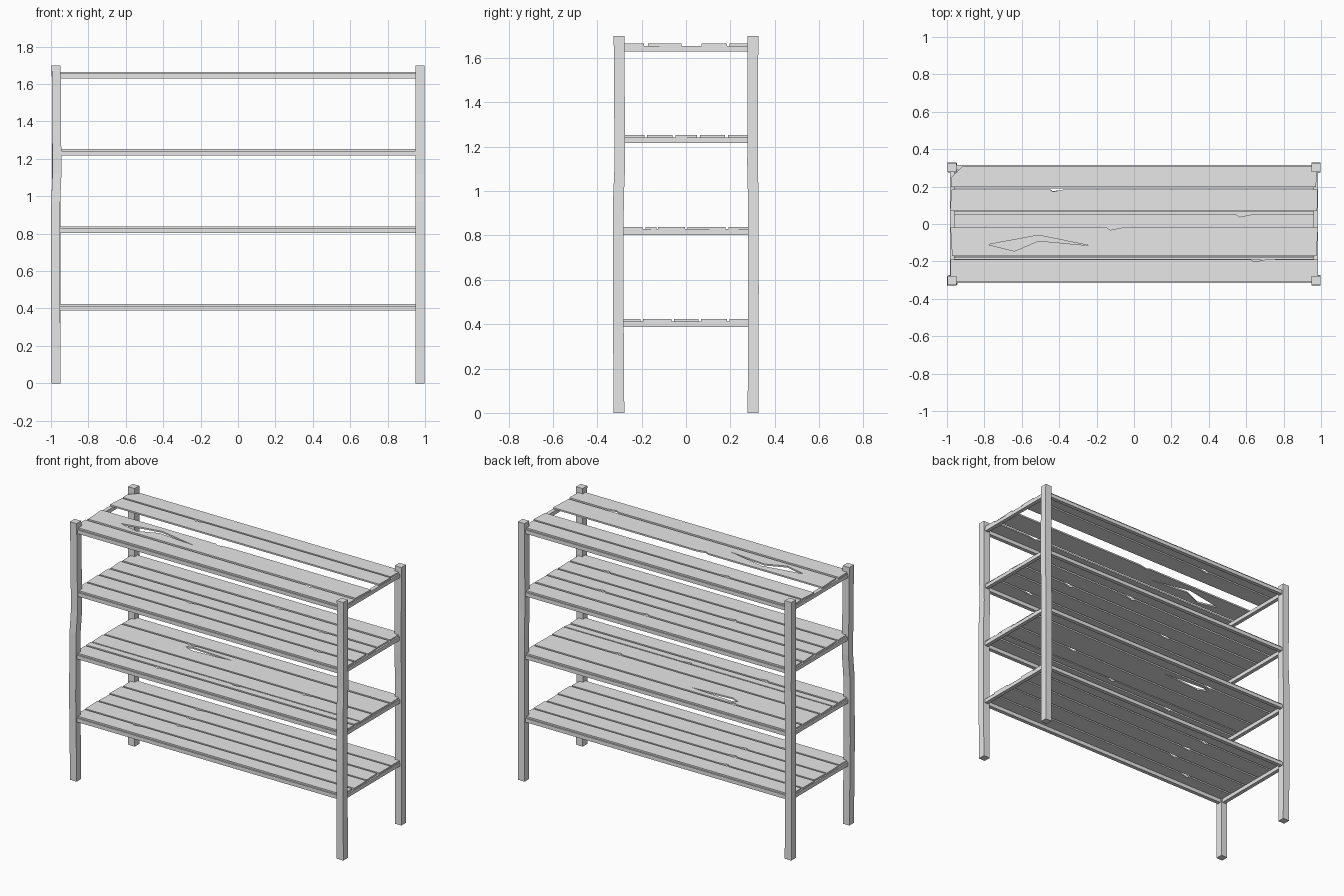
import bpy
import bmesh
import random

random.seed(4)
if "Cube" in bpy.data.objects:
    bpy.data.objects.remove(bpy.data.objects["Cube"], do_unlink=True)

grey = bpy.data.materials.new("weathered grey")
grey.use_nodes = True
grey.diffuse_color = (0.8, 0.8, 0.8, 1)
grey.node_tree.nodes["Principled BSDF"].inputs["Base Color"].default_value = (0.8, 0.8, 0.8, 1)


def finish(bm, name):
    bmesh.ops.recalc_face_normals(bm, faces=bm.faces)
    mesh = bpy.data.meshes.new(name)
    bm.to_mesh(mesh)
    bm.free()
    mesh.materials.append(grey)
    obj = bpy.data.objects.new(name, mesh)
    bpy.context.collection.objects.link(obj)
    return obj


def loft(name, rings):
    """Closed solid through matching rings of points."""
    bm = bmesh.new()
    loops = [[bm.verts.new(p) for p in ring] for ring in rings]
    n = len(loops[0])
    for a, b in zip(loops, loops[1:]):
        for i in range(n):
            j = (i + 1) % n
            bm.faces.new((a[i], a[j], b[j], b[i]))
    bm.faces.new(loops[0])
    bm.faces.new(loops[-1])
    return finish(bm, name)


def prism(name, outline, z0, z1):
    return loft(name, [[(x, y, z) for x, y in outline] for z in (z0, z1)])


def rect(x0, x1, y0, y1):
    return [(x0, y0), (x1, y0), (x1, y1), (x0, y1)]


def pierce(obj, outline, z):
    """Broken hole through a plank."""
    cutter = prism("hole_cutter", outline, z - 0.05, z + 0.05)
    mod = obj.modifiers.new("hole", "BOOLEAN")
    mod.operation = "DIFFERENCE"
    mod.solver = "EXACT"
    mod.object = cutter
    bpy.context.view_layer.objects.active = obj
    bpy.ops.object.modifier_apply(modifier=mod.name)
    bpy.data.objects.remove(cutter, do_unlink=True)


# Corner posts, slightly warped part way up
for side, sx in (("right", -1), ("left", 1)):
    for end, sy in (("front", -1), ("back", 1)):
        rings = []
        warp = 0.004 if sy < 0 else 0.002
        for z, k in ((0, 0), (0.55, -1), (0.97, -0.6), (1.12, 1), (1.7, 0)):
            cx, cy, h = sx * 0.972 + warp * k * (sx < 0), sy * 0.302 - warp * k * sy, 0.024
            rings.append([(x, y, z) for x, y in rect(cx - h, cx + h, cy - h, cy + h)])
        loft(f"{end}_{side}_post", rings)

# Plank spans in y for each shelf, with the height of the rail underside
shelves = [
    (0.388, [(-0.307, -0.206), (-0.194, -0.066), (-0.055, 0.056), (0.068, 0.185), (0.196, 0.307)]),
    (0.803, [(-0.307, -0.195), (-0.182, -0.134), (-0.126, -0.005), (0.007, 0.179), (0.192, 0.307)]),
    (1.217, [(-0.307, -0.188), (-0.176, -0.06), (-0.048, 0.05), (0.063, 0.176), (0.19, 0.307)]),
    (1.63, [(-0.307, -0.19), (-0.172, -0.02), (0.07, 0.185), (0.197, 0.307)]),
]

planks = {}
for s, (z, spans) in enumerate(shelves, 1):
    top = z + 0.025
    # Rail frame
    for name, sign in (("front", -1), ("back", 1)):
        y = sign * 0.303
        prism(f"shelf_{s}_{name}_rail", rect(-0.96, 0.96, y - 0.013, y + 0.013), z, top)
    for name, sign in (("right", -1), ("left", 1)):
        x = sign * 0.972
        prism(f"shelf_{s}_{name}_rail", rect(x - 0.013, x + 0.013, -0.3, 0.3), z, top)
    # Planks with uneven ends and one chipped edge each
    for p, (y0, y1) in enumerate(spans, 1):
        end = [random.uniform(0.972, 0.984) for _ in range(4)]
        chip = random.uniform(-0.7, 0.7)
        outline = [(-end[0], y0), (end[1], y0), (end[2], y1)]
        if p < len(spans):
            outline += [(chip + 0.06, y1), (chip, y1 - 0.012), (chip - 0.02, y1)]
        if (s, p) == (4, 4):
            outline += [(-0.92, y1), (-0.98, y1 - 0.06)]
        else:
            outline.append((-end[3], y1))
        planks[s, p] = prism(f"shelf_{s}_plank_{p}", outline, top, top + 0.01)

# Broken holes in two planks
pierce(planks[4, 2], [(-0.78, -0.11), (-0.64, -0.145), (-0.51, -0.09),
                      (-0.24, -0.115), (-0.51, -0.06)], 1.66)
pierce(planks[2, 4], [(-0.48, 0.14), (-0.42, 0.115), (-0.13, 0.135), (-0.44, 0.155)], 0.833)
